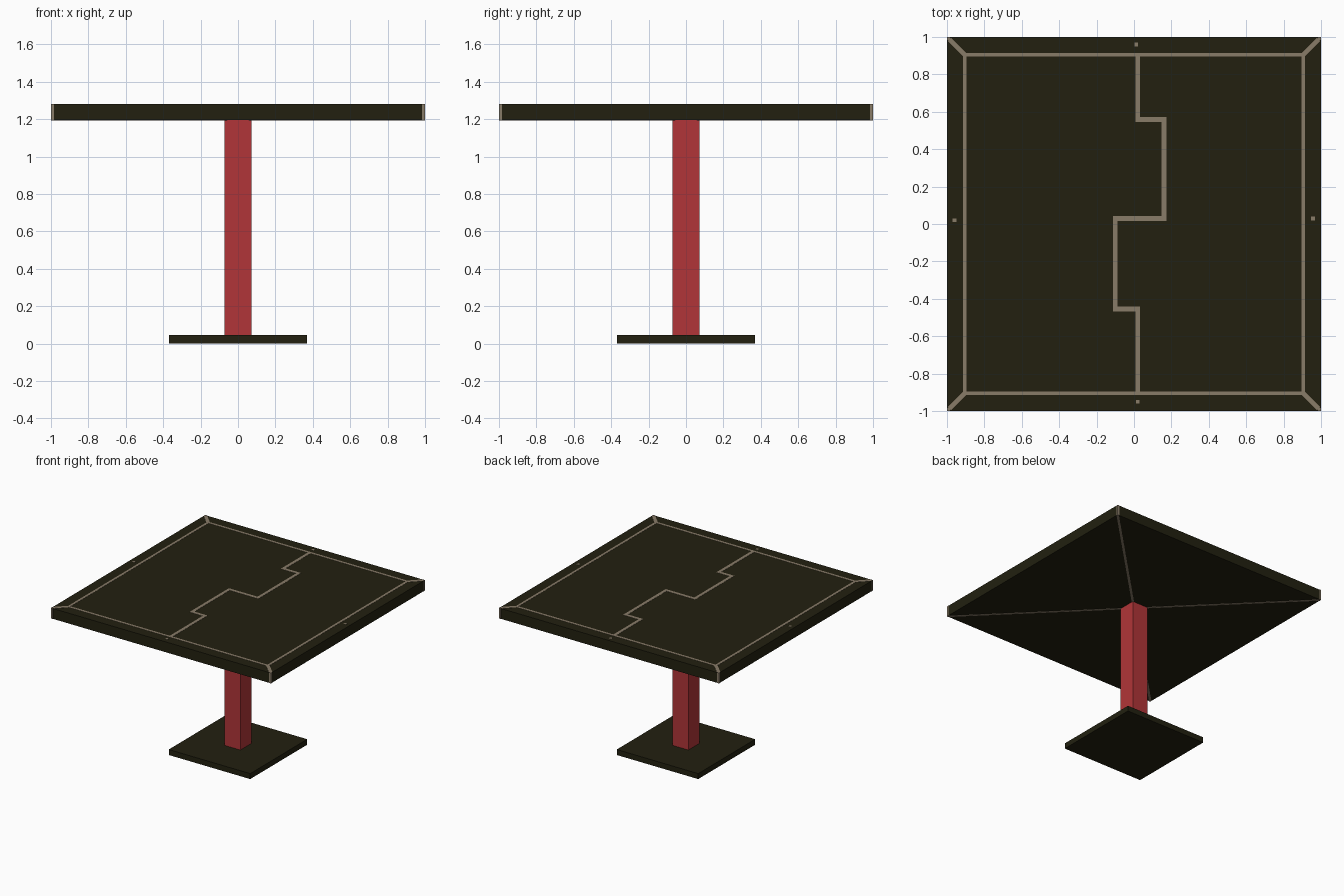
import bpy, bmesh, math
from mathutils import Vector, Matrix

if "Cube" in bpy.data.objects:
    bpy.data.objects.remove(bpy.data.objects["Cube"])


def material(name, rgb):
    m = bpy.data.materials.new(name)
    m.diffuse_color = (*rgb, 1)
    m.use_nodes = True
    m.node_tree.nodes["Principled BSDF"].inputs["Base Color"].default_value = m.diffuse_color
    return m


DARK = material("dark_wood", (0.016, 0.0145, 0.005))
RED = material("red_post", (0.44, 0.036, 0.040))
TAN = material("tan_inlay", (0.25, 0.20, 0.14))


def add_box(bm, center, size, angle=0.0):
    mat = (Matrix.Translation(center) @ Matrix.Rotation(angle, 4, 'Z')
           @ Matrix.Diagonal((*size, 1)))
    bmesh.ops.create_cube(bm, size=1, matrix=mat)


def add_bar(bm, a, b, width, z, thick=0.003):
    """Thin flat strip from a to b, extended so right-angle corners close."""
    a, b = Vector(a), Vector(b)
    d, mid = b - a, (a + b) / 2
    add_box(bm, (mid.x, mid.y, z), (d.length + width, width, thick),
            math.atan2(d.y, d.x))


def finish(bm, name, mat):
    me = bpy.data.meshes.new(name)
    bm.to_mesh(me)
    bm.free()
    me.materials.append(mat)
    ob = bpy.data.objects.new(name, me)
    bpy.context.collection.objects.link(ob)


def box(name, half, z0, z1, mat):
    bm = bmesh.new()
    add_box(bm, (0, 0, (z0 + z1) / 2), (2 * half, 2 * half, z1 - z0))
    finish(bm, name, mat)


TOP, UNDER = 1.28, 1.195
QUADRANTS = [(1, 1), (-1, 1), (-1, -1), (1, -1)]

# Main structure
box("base_plate", 0.37, 0, 0.045, DARK)
box("post", 0.072, 0.045, UNDER, RED)
box("table_top", 0.999, UNDER, TOP, DARK)

# Border frame with mitre lines to the corners
bm = bmesh.new()
F = 0.905
for (x0, y0), (x1, y1) in zip(QUADRANTS, QUADRANTS[1:] + QUADRANTS[:1]):
    add_bar(bm, (F * x0, F * y0), (F * x1, F * y1), 0.02, TOP)
for sx, sy in QUADRANTS:
    add_bar(bm, (F * sx, F * sy), (0.978 * sx, 0.978 * sy), 0.026, TOP)
finish(bm, "border_inlay", TAN)

# Stepped dividing line
bm = bmesh.new()
path = [(0.02, 0.9), (0.02, 0.558), (0.16, 0.558), (0.16, 0.03),
        (-0.1, 0.03), (-0.1, -0.455), (0.02, -0.455), (0.02, -0.9)]
for a, b in zip(path, path[1:]):
    add_bar(bm, a, b, 0.026, TOP)
finish(bm, "divider_inlay", TAN)

# Small dots in the border
bm = bmesh.new()
for x, y in [(0.012, 0.96), (-0.96, 0.02), (0.957, 0.03), (0.02, -0.95)]:
    add_box(bm, (x, y, TOP), (0.02, 0.02, 0.003))
finish(bm, "border_dots", TAN)

# Pale strips on the vertical corners of the top
bm = bmesh.new()
for sx, sy in QUADRANTS:
    add_box(bm, (0.992 * sx, 0.992 * sy, (UNDER + TOP) / 2),
            (0.016, 0.016, TOP - UNDER + 0.002))
finish(bm, "corner_strips", TAN)

# Diagonal joints under the top
bm = bmesh.new()
for sx, sy in QUADRANTS:
    add_bar(bm, (0.06 * sx, 0.06 * sy), (0.985 * sx, 0.985 * sy), 0.018, UNDER)
finish(bm, "underside_joints", TAN)
